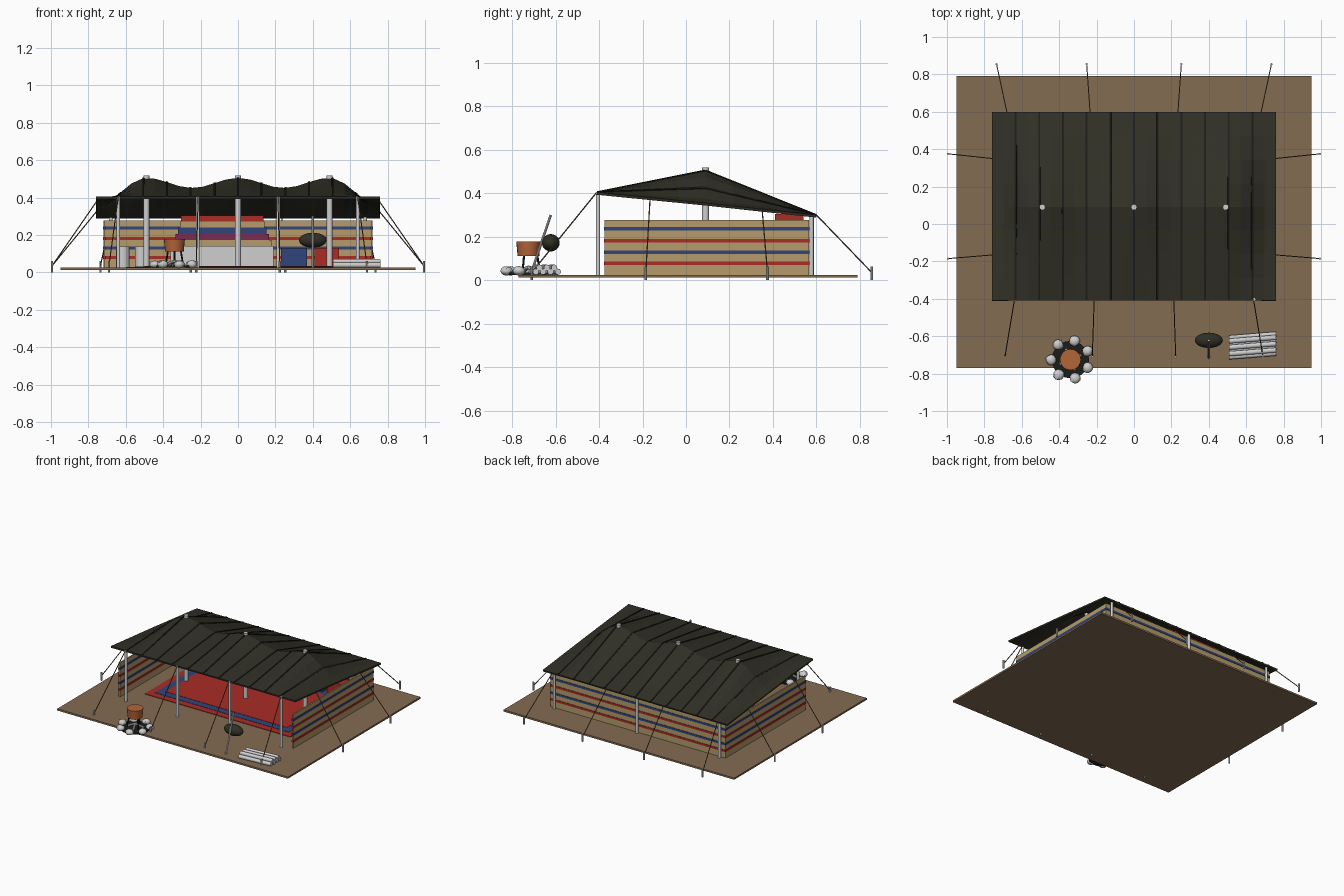
import bpy, bmesh, math, random
from mathutils import Vector

random.seed(4)
if "Cube" in bpy.data.objects:
    bpy.data.objects.remove(bpy.data.objects["Cube"], do_unlink=True)


def material(name, r, g, b):
    m = bpy.data.materials.new(name)
    m.use_nodes = True
    m.diffuse_color = (r, g, b, 1)
    node = next(n for n in m.node_tree.nodes if n.type == 'BSDF_PRINCIPLED')
    node.inputs["Base Color"].default_value = (r, g, b, 1)
    node.inputs["Roughness"].default_value = 0.9
    return m


CANVAS = material("dark canvas", 0.030, 0.029, 0.019)
BLACK = material("soot black", 0.012, 0.012, 0.010)
SAND = material("sand", 0.23, 0.15, 0.085)
BEIGE = material("beige cloth", 0.46, 0.33, 0.15)
RED = material("red cloth", 0.40, 0.025, 0.018)
BLUE = material("blue cloth", 0.03, 0.06, 0.20)
PURPLE = material("purple cloth", 0.19, 0.025, 0.09)
PALE = material("pale grey", 0.62, 0.62, 0.62)
COPPER = material("copper", 0.45, 0.13, 0.04)
ROPE = material("rope brown", 0.13, 0.09, 0.045)


def finish(bm, name, mat, smooth=False):
    mesh = bpy.data.meshes.new(name)
    bmesh.ops.recalc_face_normals(bm, faces=bm.faces)
    bm.to_mesh(mesh)
    bm.free()
    mesh.materials.append(mat)
    ob = bpy.data.objects.new(name, mesh)
    bpy.context.collection.objects.link(ob)
    if smooth:
        for p in mesh.polygons:
            p.use_smooth = True
        mesh.set_sharp_from_angle(angle=math.radians(40))
    return ob


def box(name, mat, x0, x1, y0, y1, z0, z1):
    bm = bmesh.new()
    bmesh.ops.create_cube(bm, size=1)
    for v in bm.verts:
        v.co = ((x0, x1)[v.co.x > 0], (y0, y1)[v.co.y > 0], (z0, z1)[v.co.z > 0])
    return finish(bm, name, mat)


def rod(name, mat, a, b, r, sides=10, r2=None):
    a, b = Vector(a), Vector(b)
    bm = bmesh.new()
    bmesh.ops.create_cone(bm, cap_ends=True, segments=sides, radius1=r,
                          radius2=r if r2 is None else r2, depth=(b - a).length)
    turn = (b - a).to_track_quat('Z', 'Y')
    for v in bm.verts:
        v.co = turn @ v.co + (a + b) / 2
    return finish(bm, name, mat, sides > 6)


def ball(name, mat, centre, size, detail=2, jitter=0.0):
    bm = bmesh.new()
    bmesh.ops.create_icosphere(bm, subdivisions=detail, radius=1)
    for v in bm.verts:
        k = 1 + random.uniform(-jitter, jitter)
        v.co = Vector(c + s * k * p for c, s, p in zip(centre, size, v.co))
    return finish(bm, name, mat, True)


# Roof shape: straight eaves and a ridge that sags between the poles
HALF, FRONT, RIDGE, BACK = 0.76, -0.41, 0.09, 0.60
POLE_X = (-0.49, 0, 0.49)
FLOOR = 0.025


def ridge_z(x):
    if abs(x) <= 0.49:
        return 0.478 + 0.027 * math.cos(math.tau * x / 0.49)
    t = (abs(x) - 0.49) / (HALF - 0.49)
    return 0.43 + 0.075 * math.cos(math.pi * t)


def roof_z(x, y):
    eave, edge = (0.405, FRONT) if y < RIDGE else (0.30, BACK)
    return eave + (ridge_z(x) - eave) * (y - edge) / (RIDGE - edge)


def sheet(name, mat, xs, lift, thick):
    ys = [FRONT + (RIDGE - FRONT) * i / 4 for i in range(4)]
    ys += [RIDGE + (BACK - RIDGE) * i / 4 for i in range(5)]
    bm = bmesh.new()
    top = [[bm.verts.new((x, y, roof_z(x, y) + lift)) for y in ys] for x in xs]
    for left, right in zip(top, top[1:]):
        for j in range(len(ys) - 1):
            bm.faces.new((left[j], right[j], right[j + 1], left[j + 1]))
    ob = finish(bm, name, mat)
    mod = ob.modifiers.new("thickness", 'SOLIDIFY')
    mod.thickness, mod.offset = thick, -1
    return ob


STEP = HALF / 6
sheet("roof_canvas", CANVAS, [STEP * i / 2 for i in range(-12, 13)], 0, 0.012)
for i in range(-5, 6):
    x = STEP * i
    sheet("roof_seam", BLACK, (x - 0.005, x + 0.005), 0.004, 0.008)

# Ground slab
box("ground", SAND, -0.95, 0.95, -0.77, 0.79, 0.012, FLOOR)

# Striped cloth walls
STRIPES = ((0.071, RED), (0.121, BLUE), (0.174, RED), (0.228, BLUE))


def wall(name, x0, x1, y0, y1):
    box(name, BEIGE, x0, x1, y0, y1, FLOOR - 0.005, 0.278)
    e = 0.003
    for z, mat in STRIPES:
        box(name + "_stripe", mat, x0 - e, x1 + e, y0 - e, y1 + e, z, z + 0.016)


wall("left_wall", 0.71, 0.72, -0.375, 0.565)
wall("right_wall", -0.72, -0.71, -0.375, 0.565)
wall("back_wall", -0.71, 0.71, 0.555, 0.565)

# Posts
for x in POLE_X:
    rod("centre_pole", PALE, (x, RIDGE, FLOOR), (x, RIDGE, 0.518), 0.016, 12)
for x in (-0.64, -0.215, 0.215, 0.64):
    rod("front_post", PALE, (x, -0.405, FLOOR), (x, -0.405, 0.405), 0.01)
for x in (-0.68, 0, 0.68):
    rod("back_post", PALE, (x, 0.578, FLOOR), (x, 0.578, 0.30), 0.01)


# Guy ropes and stakes, mirrored left to right
def guy(x0, y0, x1, y1):
    for s in (-1, 1):
        rod("guy_rope", ROPE, (s * x0, y0, roof_z(x0, y0)), (s * x1, y1, 0.035), 0.003, 6)
        rod("stake", PALE, (s * x1, y1, 0), (s * x1, y1, 0.062), 0.006, 8)


guy(0.64, FRONT, 0.69, -0.71)
guy(0.213, FRONT, 0.223, -0.71)
guy(0.68, BACK, 0.735, 0.855)
guy(0.235, BACK, 0.253, 0.855)
guy(0.755, 0.35, 0.994, 0.375)
guy(0.755, -0.165, 0.994, -0.185)

# Layered rug with a blue band
for name, mat, inset, top in (("rug", RED, 0, 0.029), ("rug_band", BLUE, 0.05, 0.031),
                              ("rug_centre", RED, 0.10, 0.033)):
    box(name, mat, inset - 0.6, 0.6 - inset, inset - 0.24, 0.53 - inset, FLOOR, top)

# Chest with folded bedding narrowing upwards
box("chest", PALE, -0.36, 0.19, 0.40, 0.545, FLOOR, 0.14)
z = 0.14
for mat, half in ((BEIGE, 0.265), (PURPLE, 0.25), (BLUE, 0.237), (BEIGE, 0.226), (RED, 0.22)):
    box("folded_blanket", mat, -0.085 - half, half - 0.085, 0.41, 0.54, z, z + 0.033)
    z += 0.033

# Cushions and jars along the back
box("blue_cushion", BLUE, 0.23, 0.37, 0.46, 0.545, FLOOR, 0.13)
box("red_cushion", RED, 0.41, 0.54, 0.46, 0.545, FLOOR, 0.13)
for x in (-0.615, -0.515):
    rod("jar", PALE, (x, 0.42, FLOOR), (x, 0.42, 0.138), 0.036, 16)

# Fire ring with a copper pot on a stand
FX, FY = -0.34, -0.725
rod("ash_bed", BLACK, (FX, FY, FLOOR), (FX, FY, 0.036), 0.10, 20)
for i in range(7):
    a = math.radians(78) + math.tau * i / 7
    ball("hearth_stone", PALE, (FX + 0.103 * math.cos(a), FY + 0.103 * math.sin(a), 0.043),
         (0.029, 0.029, 0.021), 2, 0.08)
for i in range(3):
    a = math.pi / 2 + math.tau * i / 3
    c, s = math.cos(a), math.sin(a)
    rod("pot_stand_leg", BLACK, (FX + 0.055 * c, FY + 0.055 * s, 0.03),
        (FX + 0.04 * c, FY + 0.04 * s, 0.115), 0.005, 8)
for i in range(4):
    a = math.tau * i / 4 + 0.4
    c, s = 0.06 * math.cos(a), 0.06 * math.sin(a)
    rod("firewood", PALE, (FX + c, FY + s, 0.038), (FX, FY, 0.06), 0.008, 8)
rod("copper_pot", COPPER, (FX, FY, 0.112), (FX, FY, 0.178), 0.05, 20, 0.056)

# Skin bag on a leaning stick
ball("skin_bag", CANVAS, (0.40, -0.622, 0.172), (0.075, 0.041, 0.04), 3)
rod("bag_stick", PALE, (0.40, -0.715, FLOOR), (0.40, -0.622, 0.30), 0.006, 8)

# Log pile, slightly turned
for row, count in enumerate((4, 3)):
    for i in range(count):
        y = -0.65 + (i - (count - 1) / 2) * 0.034
        h = 0.039 + row * 0.019
        rod("log", PALE, (0.508, y - 0.01, h), (0.76, y + 0.01, h), 0.014, 10)
